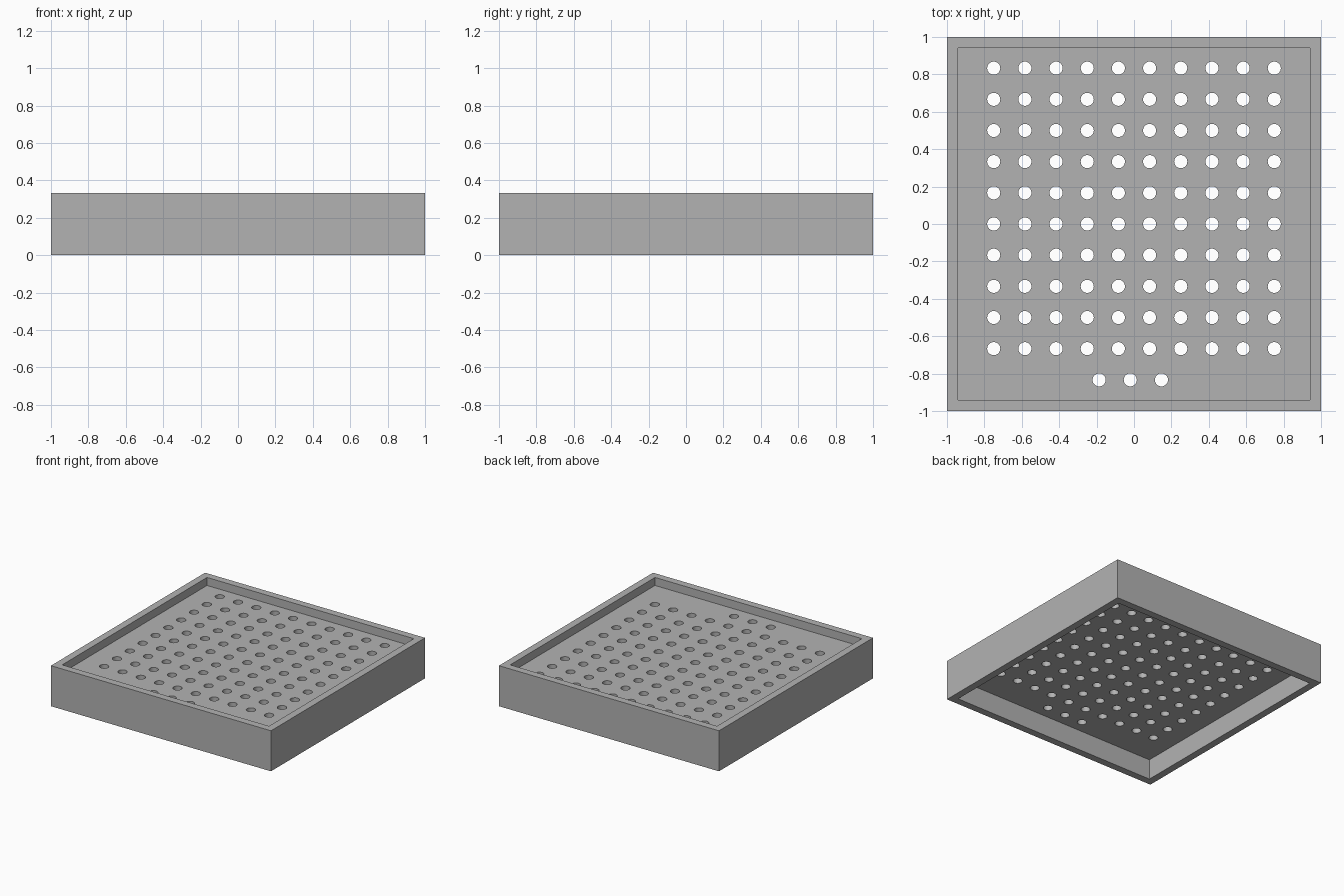
import bpy
import bmesh
import math
from mathutils import Matrix, Vector

# Remove the default cube
if "Cube" in bpy.data.objects:
    bpy.data.objects.remove(bpy.data.objects["Cube"], do_unlink=True)

HEIGHT = 0.333
FLOOR_BOTTOM = 0.167
FLOOR_TOP = 0.267
INNER = 1.88
PITCH = 1 / 6
HOLE_RADIUS = 0.035

# Single grey colour
grey = bpy.data.materials.new("grey")
grey.use_nodes = True
colour = (0.45, 0.45, 0.45, 1)
grey.diffuse_color = colour
grey.node_tree.nodes["Principled BSDF"].inputs["Base Color"].default_value = colour


def add_box(bm, width, z0, z1):
    place = Matrix.Translation((0, 0, (z0 + z1) / 2))
    size = Matrix.Diagonal((width, width, z1 - z0, 1))
    bmesh.ops.create_cube(bm, size=1, matrix=place @ size)


def add_hole(bm, x, y):
    bmesh.ops.create_cone(bm, cap_ends=True, segments=32,
                          radius1=HOLE_RADIUS, radius2=HOLE_RADIUS, depth=0.2,
                          matrix=Matrix.Translation((x, y, (FLOOR_BOTTOM + FLOOR_TOP) / 2)))


def make_object(name, bm):
    mesh = bpy.data.meshes.new(name)
    bm.to_mesh(mesh)
    bm.free()
    mesh.materials.append(grey)
    obj = bpy.data.objects.new(name, mesh)
    bpy.context.collection.objects.link(obj)
    return obj


# Outer block
bm = bmesh.new()
add_box(bm, 2, 0, HEIGHT)
tray = make_object("perforated_tray", bm)

# Shallow recess above the floor and deeper one below
bm = bmesh.new()
add_box(bm, INNER, FLOOR_TOP, HEIGHT + 0.1)
add_box(bm, INNER, -0.1, FLOOR_BOTTOM)
recesses = make_object("recess_cutter", bm)

# Ten by ten hole grid, with a row of three at the front
bm = bmesh.new()
for row in range(10):
    for col in range(10):
        add_hole(bm, (col - 4.5) * PITCH, (row - 4) * PITCH)
for col in (-1, 0, 1):
    add_hole(bm, -0.02 + col * PITCH, -5 * PITCH)
holes = make_object("hole_cutter", bm)

# Cut the block, then discard the cutters
bpy.ops.object.select_all(action="DESELECT")
bpy.context.view_layer.objects.active = tray
tray.select_set(True)
for cutter in (recesses, holes):
    cutter.hide_render = True
    cut = tray.modifiers.new(cutter.name, "BOOLEAN")
    cut.operation = "DIFFERENCE"
    cut.solver = "EXACT"
    cut.object = cutter
    bpy.ops.object.modifier_apply(modifier=cut.name)
    bpy.data.objects.remove(cutter, do_unlink=True)

# Round hole walls, crisp edges elsewhere
bpy.ops.object.shade_smooth_by_angle(angle=math.radians(30))
